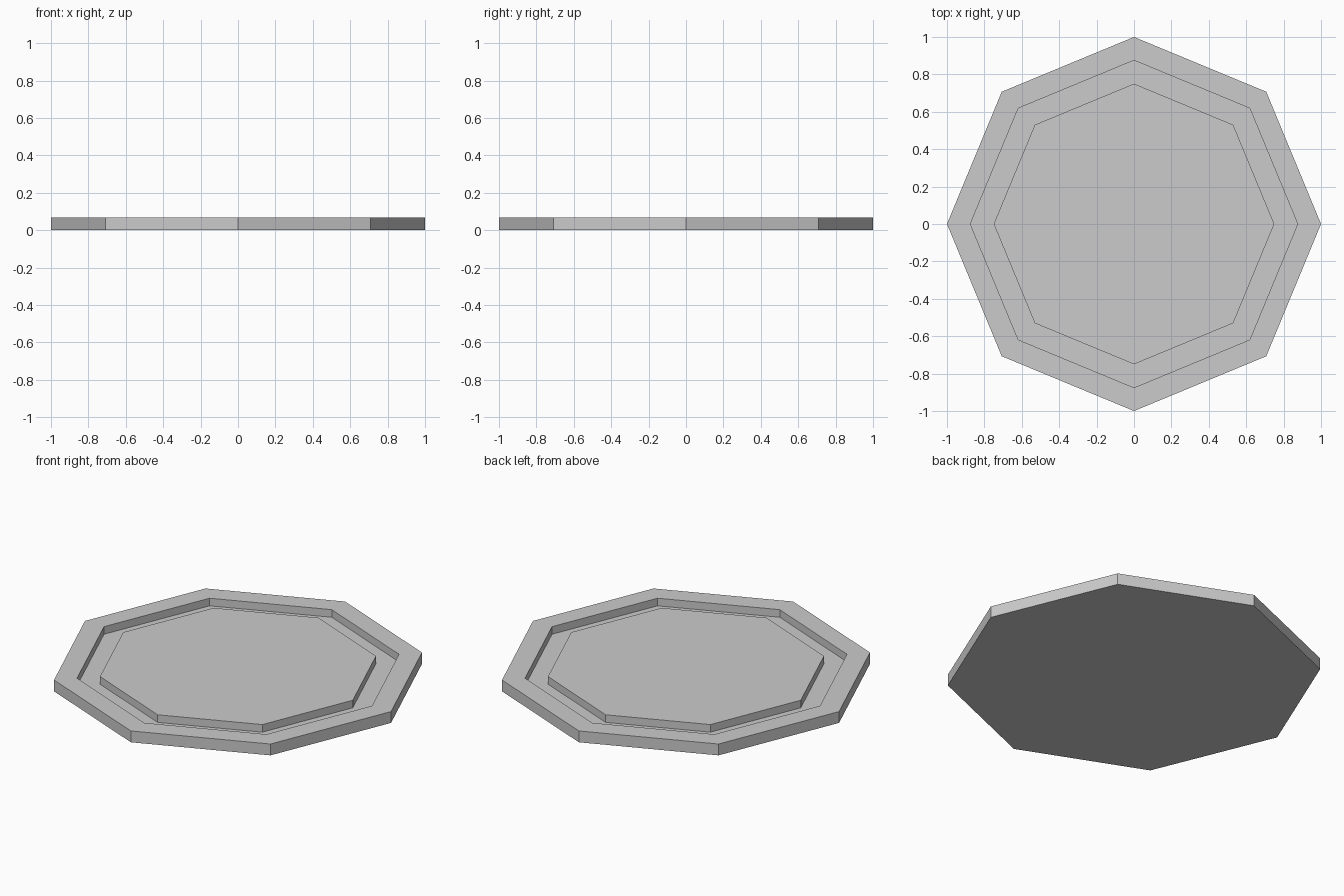
import bpy, bmesh
from math import cos, sin, pi

if "Cube" in bpy.data.objects:
    bpy.data.objects.remove(bpy.data.objects["Cube"])

SIDES = 8
TOP, FLOOR = 0.067, 0.022
# (radius, height) profile from the base rim to the raised centre
PROFILE = [(1.0, 0), (1.0, TOP), (0.875, TOP), (0.875, FLOOR),
           (0.75, FLOOR), (0.75, TOP)]

bm = bmesh.new()
rings = [[bm.verts.new((r * cos(2 * pi * i / SIDES), r * sin(2 * pi * i / SIDES), z))
          for i in range(SIDES)] for r, z in PROFILE]

# walls, rim and groove
for a, b in zip(rings, rings[1:]):
    for i in range(SIDES):
        j = (i + 1) % SIDES
        bm.faces.new((a[i], a[j], b[j], b[i]))

# underside and raised centre panel
bm.faces.new(rings[0][::-1])
bm.faces.new(rings[-1])
bmesh.ops.recalc_face_normals(bm, faces=bm.faces)

mesh = bpy.data.meshes.new("octagonal_plate")
bm.to_mesh(mesh)
bm.free()
plate = bpy.data.objects.new("octagonal_plate", mesh)
bpy.context.collection.objects.link(plate)
